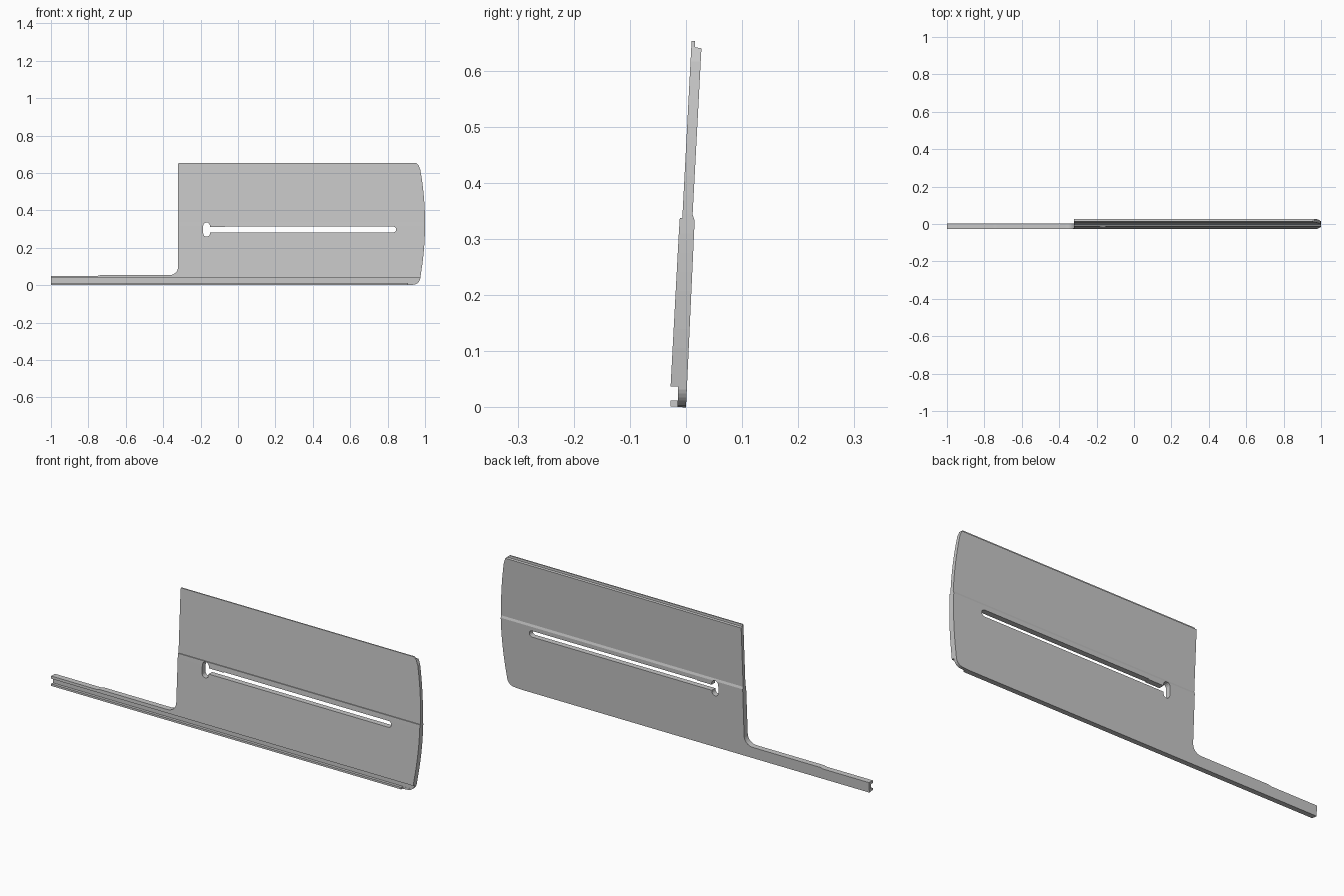
import bpy, bmesh
from math import sin, cos, radians

cube = bpy.data.objects.get("Cube")
if cube:
    bpy.data.objects.remove(cube, do_unlink=True)

steel = bpy.data.materials.new("light grey metal")
steel.use_nodes = True
color = (0.58, 0.58, 0.58, 1)
steel.diffuse_color = color
steel.node_tree.nodes["Principled BSDF"].inputs["Base Color"].default_value = color


def prism(name, points, offset):
    """Extrude a closed profile by an offset vector."""
    bm = bmesh.new()
    face = bm.faces.new([bm.verts.new(p) for p in points])
    new = bmesh.ops.extrude_face_region(bm, geom=[face])["geom"]
    bmesh.ops.translate(bm, vec=offset,
                        verts=[v for v in new if isinstance(v, bmesh.types.BMVert)])
    bmesh.ops.recalc_face_normals(bm, faces=bm.faces)
    mesh = bpy.data.meshes.new(name)
    bm.to_mesh(mesh)
    bm.free()
    mesh.materials.append(steel)
    ob = bpy.data.objects.new(name, mesh)
    bpy.context.collection.objects.link(ob)
    return ob


def arc(cx, cz, r, start, end, n=8):
    return [(cx + r * cos(radians(start + (end - start) * i / n)),
             cz + r * sin(radians(start + (end - start) * i / n))) for i in range(n + 1)]


def through(name, outline):
    """Prism running front to back through the plate."""
    return prism(name, [(x, -0.2, z) for x, z in outline], (0, 0.4, 0))


def combine(target, cutter, operation):
    mod = target.modifiers.new(operation, "BOOLEAN")
    mod.operation, mod.object, mod.solver = operation, cutter, "EXACT"
    bpy.context.view_layer.objects.active = target
    bpy.ops.object.modifier_apply(modifier=mod.name)
    bpy.data.objects.remove(cutter, do_unlink=True)


# Leaning section: grooved rail, lower panel, joint ridge, stepped top edge
section = [(0, 0), (-0.015, 0.001), (-0.015, 0.002), (-0.028, 0.002), (-0.028, 0.012),
           (-0.0145, 0.012), (-0.0145, 0.037), (-0.0275, 0.037), (-0.0125, 0.316),
           (-0.011, 0.338), (-0.0065, 0.338), (0.01, 0.653), (0.016, 0.653),
           (0.0165, 0.642), (0.0275, 0.64), (0.0118, 0.344), (0.0155, 0.333), (0.0145, 0.313)]
plate = prism("blade_plate", [(-1, y, z) for y, z in section], (2, 0, 0))

# Silhouette: narrow arm, inner fillet, panel, bowed end
outline = [(-1, -0.05), (-1, 0.05), (-0.75, 0.05), (-0.735, 0.054)]
outline += arc(-0.365, 0.099, 0.045, -90, 0)
outline += [(-0.32, 0.645), (-0.312, 0.7), (0.95, 0.7), (0.952, 0.653), (0.965, 0.642)]
outline += arc(-0.65, 0.33, 1.65, 10, -9, 16)
outline += arc(0.935, 0.042, 0.04, -15, -80, 6)
outline += [(0.9, 0), (0.9, -0.05)]
combine(plate, through("outline_cutter", outline), "INTERSECT")

# Bottom lip stops short of the rounded corner
lip_end = [(0.91, -0.1), (1.1, -0.1), (1.1, 0.02), (0.91, 0.02)]
combine(plate, prism("lip_cutter", [(x, -0.2, z) for x, z in lip_end], (0, 0.185, 0)),
        "DIFFERENCE")

# Long slot with a taller keyhole at its inner end
slot = arc(-0.168, 0.317, 0.018, 0, 180) + arc(-0.168, 0.277, 0.018, 180, 360)
slot += [(-0.15, 0.282), (-0.07, 0.282)]
slot += arc(0.83, 0.2975, 0.0155, -90, 90)
slot += [(-0.07, 0.313), (-0.07, 0.31), (-0.15, 0.31)]
combine(plate, through("slot_cutter", slot), "DIFFERENCE")
